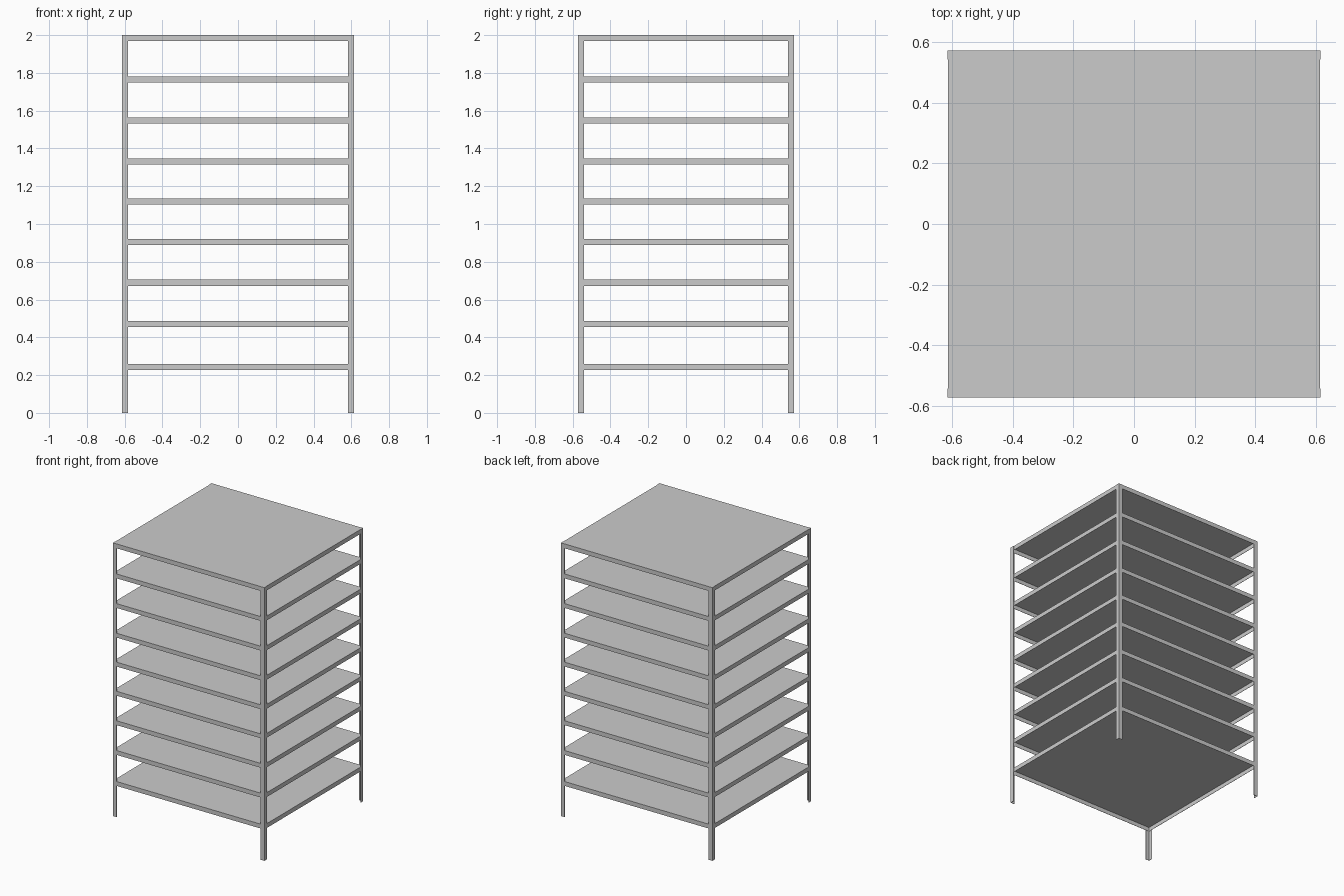
import bpy, bmesh

if "Cube" in bpy.data.objects:
    bpy.data.objects.remove(bpy.data.objects["Cube"])

HX, HY = 0.614, 0.572      # outer half sizes of the rack
LEG, T = 0.031, 0.002      # angle-iron leg width, sheet thickness
H = 0.032                  # shelf lip height
TOPS = [0.26, 0.487, 0.705, 0.921, 1.134, 1.346, 1.563, 1.78, 2.0]


def finish(name, bm):
    bmesh.ops.recalc_face_normals(bm, faces=bm.faces)
    me = bpy.data.meshes.new(name)
    bm.to_mesh(me)
    bm.free()
    ob = bpy.data.objects.new(name, me)
    bpy.context.collection.objects.link(ob)
    return ob


# L-profile corner legs
def leg(name, sx, sy):
    profile = [(0, 0), (LEG, 0), (LEG, T), (T, T), (T, LEG), (0, LEG)]
    bm = bmesh.new()
    f = bm.faces.new([bm.verts.new((sx * (HX - a), sy * (HY - b), 0)) for a, b in profile])
    ext = bmesh.ops.extrude_face_region(bm, geom=[f])["geom"]
    bmesh.ops.translate(bm, vec=(0, 0, 2), verts=[v for v in ext if isinstance(v, bmesh.types.BMVert)])
    finish(name, bm)


# Folded sheet shelf: flat top with lips turned down, open below
def shelf(name, top):
    bm = bmesh.new()
    bmesh.ops.create_cube(bm, size=1)
    for v in bm.verts:
        v.co.x *= 2 * (HX - T)
        v.co.y *= 2 * (HY - T / 2)
        v.co.z = top - H / 2 + v.co.z * H
    bm.normal_update()
    bmesh.ops.delete(bm, geom=[f for f in bm.faces if f.normal.z < -0.5], context="FACES_ONLY")
    ob = finish(name, bm)
    mod = ob.modifiers.new("sheet", "SOLIDIFY")
    mod.thickness = T
    mod.offset = -1
    mod.use_even_offset = True


for sy, depth in ((-1, "front"), (1, "back")):
    for sx, side in ((-1, "left"), (1, "right")):
        leg(f"{depth}_{side}_leg", sx, sy)

for i, top in enumerate(TOPS):
    shelf(f"shelf_{i + 1}", top)
